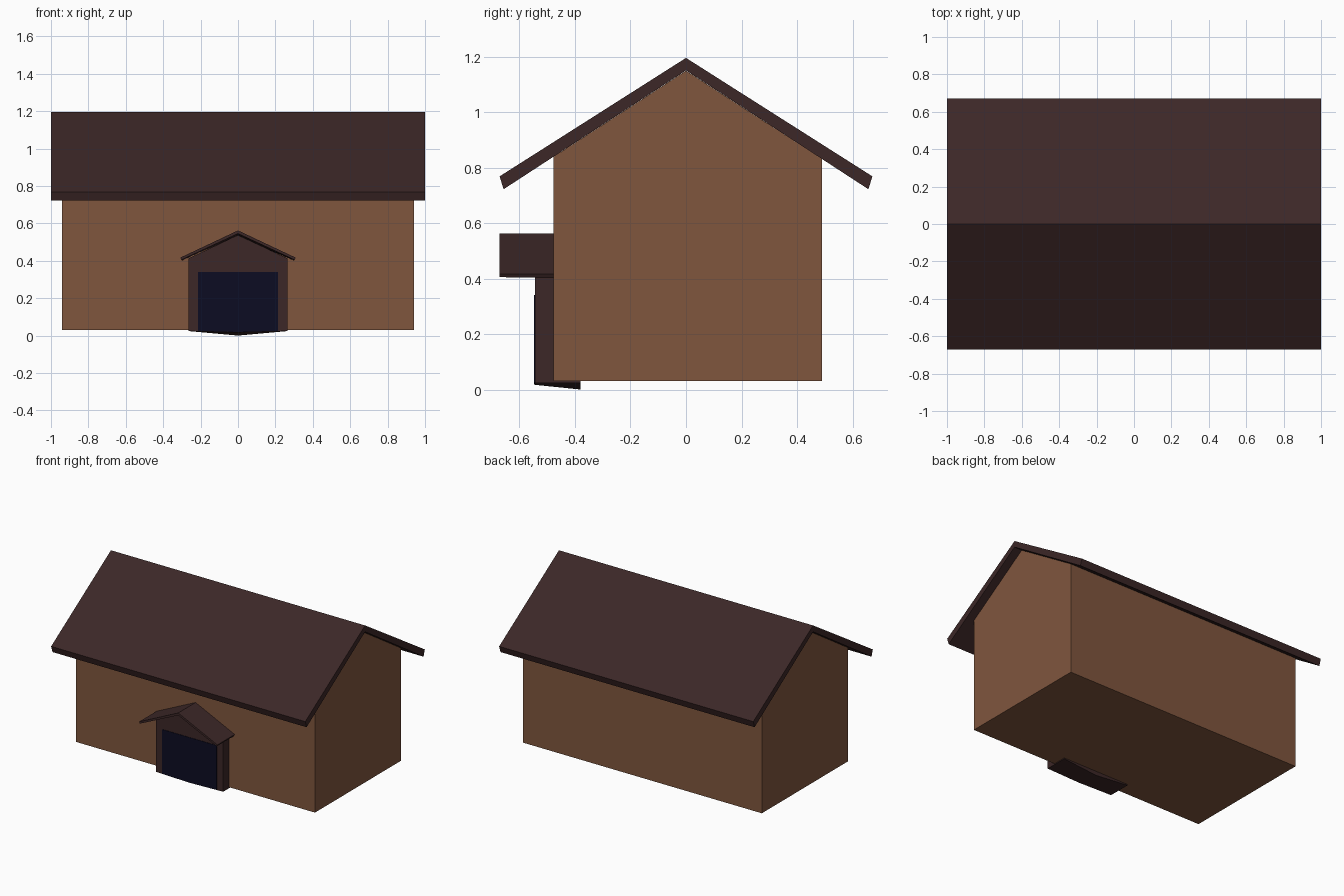
import bpy, bmesh

if "Cube" in bpy.data.objects:
    bpy.data.objects.remove(bpy.data.objects["Cube"])


def material(name, rgb):
    m = bpy.data.materials.new(name)
    m.diffuse_color = (*rgb, 1.0)
    m.use_nodes = True
    m.node_tree.nodes["Principled BSDF"].inputs["Base Color"].default_value = m.diffuse_color
    return m


WALL = material("warm brown wall", (0.216, 0.093, 0.048))
ROOF = material("dark brown roof", (0.045, 0.020, 0.020))
DOOR = material("midnight blue door", (0.0037, 0.0037, 0.016))


def loft(name, start, end, mat):
    """Closed solid joining two matching outlines."""
    bm = bmesh.new()
    a = [bm.verts.new(p) for p in start]
    b = [bm.verts.new(p) for p in end]
    bm.faces.new(a)
    bm.faces.new(b[::-1])
    n = len(a)
    for i in range(n):
        j = (i + 1) % n
        bm.faces.new((a[i], b[i], b[j], a[j]))
    bmesh.ops.recalc_face_normals(bm, faces=bm.faces)
    mesh = bpy.data.meshes.new(name)
    bm.to_mesh(mesh)
    bm.free()
    mesh.materials.append(mat)
    obj = bpy.data.objects.new(name, mesh)
    bpy.context.collection.objects.link(obj)
    return obj


def along_x(name, profile, half, mat):
    return loft(name, [(-half, y, z) for y, z in profile],
                [(half, y, z) for y, z in profile], mat)


def along_y(name, front, back, y0, y1, mat):
    return loft(name, [(x, y0, z) for x, z in front],
                [(x, y1, z) for x, z in back], mat)


def chevron(apex_out, eave_out, apex_in, eave_in):
    """Symmetric gable roof cross-section."""
    (xo, zo), (xi, zi) = eave_out, eave_in
    return [(-xo, zo), (0, apex_out), (xo, zo), (xi, zi), (0, apex_in), (-xi, zi)]


def gable(half, side_bottom, mid_bottom, eave, apex):
    """House-shaped outline with a shallow V at the bottom."""
    return [(-half, side_bottom), (0, mid_bottom), (half, side_bottom),
            (half, eave), (0, apex), (-half, eave)]


# House body with gable ends
along_x("house_walls", [(-0.477, 0.03), (0.49, 0.03), (0.49, 0.831),
                        (0, 1.149), (-0.477, 0.839)], 0.94, WALL)

# Main roof
along_x("main_roof", chevron(1.195, (0.672, 0.768), 1.15, (0.657, 0.722)), 1.0, ROOF)

# Entrance porch, reaching into the house
along_y("porch", gable(0.265, 0.024, 0.017, 0.412, 0.538),
        gable(0.265, 0.024, 0.0, 0.412, 0.538), -0.545, -0.38, ROOF)

# Porch roof, a little thicker toward the house
along_y("porch_roof", chevron(0.562, (0.308, 0.417), 0.545, (0.302, 0.405)),
        chevron(0.562, (0.308, 0.417), 0.525, (0.298, 0.40)), -0.672, -0.38, ROOF)

# Door plate on the porch front
outline = [(-0.215, 0.025), (0, 0.019), (0.215, 0.025), (0.215, 0.34), (-0.215, 0.34)]
along_y("door", outline, outline, -0.548, -0.542, DOOR)
